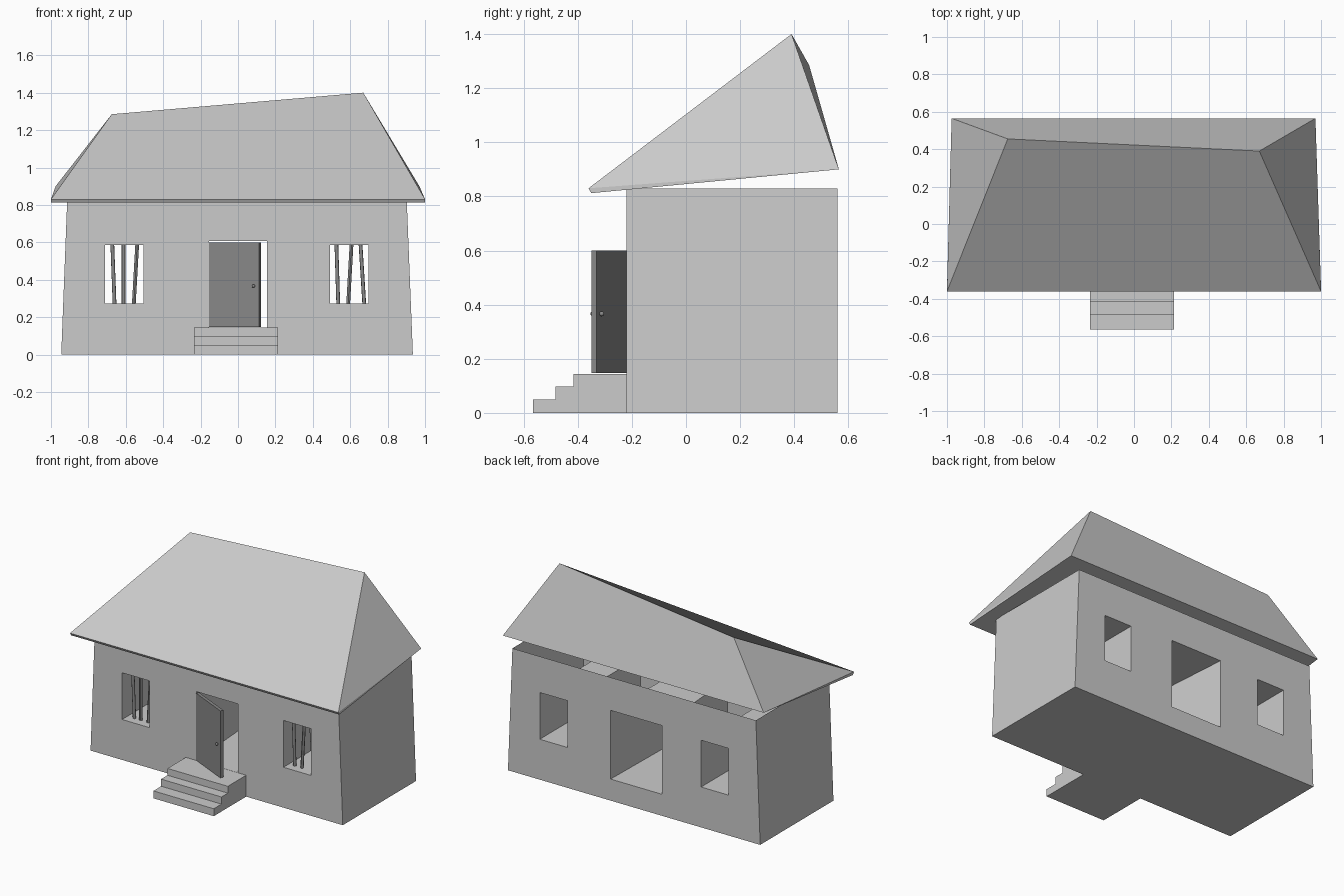
import bpy, bmesh, math
from mathutils import Vector

if "Cube" in bpy.data.objects:
    bpy.data.objects.remove(bpy.data.objects["Cube"])

dark = bpy.data.materials.new("dark_grey")
dark.diffuse_color = (0.25, 0.25, 0.25, 1)
dark.use_nodes = True
dark.node_tree.nodes["Principled BSDF"].inputs["Base Color"].default_value = dark.diffuse_color


def mesh_object(name, verts, faces, mat=None):
    bm = bmesh.new()
    vs = [bm.verts.new(v) for v in verts]
    for f in faces:
        bm.faces.new([vs[i] for i in f])
    bmesh.ops.recalc_face_normals(bm, faces=bm.faces)
    me = bpy.data.meshes.new(name)
    bm.to_mesh(me)
    bm.free()
    ob = bpy.data.objects.new(name, me)
    bpy.context.collection.objects.link(ob)
    if mat:
        me.materials.append(mat)
    return ob


def prism(name, ring_a, ring_b, mat=None):
    """Closed solid between two matching rings of points."""
    n = len(ring_a)
    sides = [(i, (i + 1) % n, n + (i + 1) % n, n + i) for i in range(n)]
    return mesh_object(name, ring_a + ring_b,
                       sides + [tuple(range(n)), tuple(range(n, 2 * n))], mat)


def rect(x0, x1, z0, z1, y):
    return [(x0, y, z0), (x1, y, z0), (x1, y, z1), (x0, y, z1)]


def rod(name, a, b, r, mat):
    a, b = Vector(a), Vector(b)
    bpy.ops.mesh.primitive_cylinder_add(vertices=12, radius=r, depth=(b - a).length,
                                        location=(a + b) / 2)
    ob = bpy.context.object
    ob.name = name
    ob.rotation_euler = (b - a).to_track_quat('Z', 'Y').to_euler()
    ob.data.materials.append(mat)
    bpy.ops.object.shade_smooth_by_angle()


# House body: tapered block with openings running front to back
FRONT, BACK, TOP = -0.22, 0.56, 0.83
outline = [(-0.945, 0), (0.935, 0), (0.902, TOP), (-0.913, TOP)]
body = prism("house_body", [(x, FRONT, z) for x, z in outline],
             [(x, BACK, z) for x, z in outline])
openings = [  # front x range, back x range, z range
    ((-0.71, -0.505), (-0.71, -0.505), (0.272, 0.587)),
    ((0.493, 0.698), (0.493, 0.698), (0.272, 0.587)),
    ((-0.155, 0.155), (-0.213, 0.17), (0.145, 0.608)),
]
bpy.context.view_layer.objects.active = body
for front, back, z in openings:
    # extend the cutter a little past both walls along its taper
    e = 0.02
    t = e / (BACK - FRONT)
    f = [a + (a - b) * t for a, b in zip(front, back)]
    k = [b + (b - a) * t for a, b in zip(front, back)]
    cutter = prism("opening_cutter", rect(*f, *z, FRONT - e), rect(*k, *z, BACK + e))
    cutter.hide_render = True
    mod = body.modifiers.new("opening", 'BOOLEAN')
    mod.operation, mod.solver, mod.object = 'DIFFERENCE', 'EXACT', cutter
    bpy.ops.object.modifier_apply(modifier=mod.name)
    bpy.data.objects.remove(cutter)

# The body is open at the top, under the raised roof
bm = bmesh.new()
bm.from_mesh(body.data)
bmesh.ops.delete(bm, geom=[f for f in bm.faces
                           if f.calc_center_median().z > TOP - 0.01], context='FACES')
bm.to_mesh(body.data)
bm.free()

# Crooked hip roof with a thin front edge
mesh_object("roof",
            [(-1, -0.36, 0.83), (1, -0.36, 0.83), (0.97, 0.565, 0.90), (-0.975, 0.565, 0.90),
             (-0.675, 0.455, 1.285), (0.67, 0.39, 1.40),
             (-1, -0.35, 0.812), (1, -0.35, 0.812)],
            [(0, 1, 5, 4), (1, 2, 5), (2, 3, 4, 5), (3, 0, 4),
             (0, 6, 7, 1), (1, 7, 2), (0, 3, 6), (6, 3, 2, 7)])

# Front steps
profile = [(FRONT, 0), (-0.565, 0), (-0.565, 0.05), (-0.483, 0.05), (-0.483, 0.098),
           (-0.415, 0.098), (-0.415, 0.144), (FRONT, 0.144)]
prism("front_steps", [(-0.235, y, z) for y, z in profile],
      [(0.215, y, z) for y, z in profile])

# Door standing ajar
along = Vector((0.906, -0.423, 0))
inward = Vector((0.423, 0.906, 0))
free_edge = Vector((0.113, -0.35, 0.148))
hinge = free_edge - along * 0.295
foot = [hinge, free_edge, free_edge + inward * 0.021, hinge + inward * 0.021]
prism("door", [tuple(p) for p in foot],
      [(p.x, p.y, 0.6) for p in foot], dark)

# Door knobs on both faces
for side, off in (("outer", -0.008), ("inner", 0.029)):
    p = free_edge - along * 0.03 + inward * off
    bpy.ops.mesh.primitive_uv_sphere_add(segments=12, ring_count=8, radius=0.009,
                                         location=(p.x, p.y, 0.366))
    knob = bpy.context.object
    knob.name = side + "_knob"
    knob.data.materials.append(dark)
    bpy.ops.object.shade_smooth_by_angle()

# Crooked window bars: bottom x, top x
for i, (lo, hi) in enumerate([(-0.66, -0.672), (-0.612, -0.612), (-0.557, -0.539),
                              (0.536, 0.526), (0.589, 0.607), (0.675, 0.655)]):
    rod(f"window_bar_{i + 1}", (lo, -0.16, 0.27), (hi, -0.16, 0.589), 0.01, dark)
